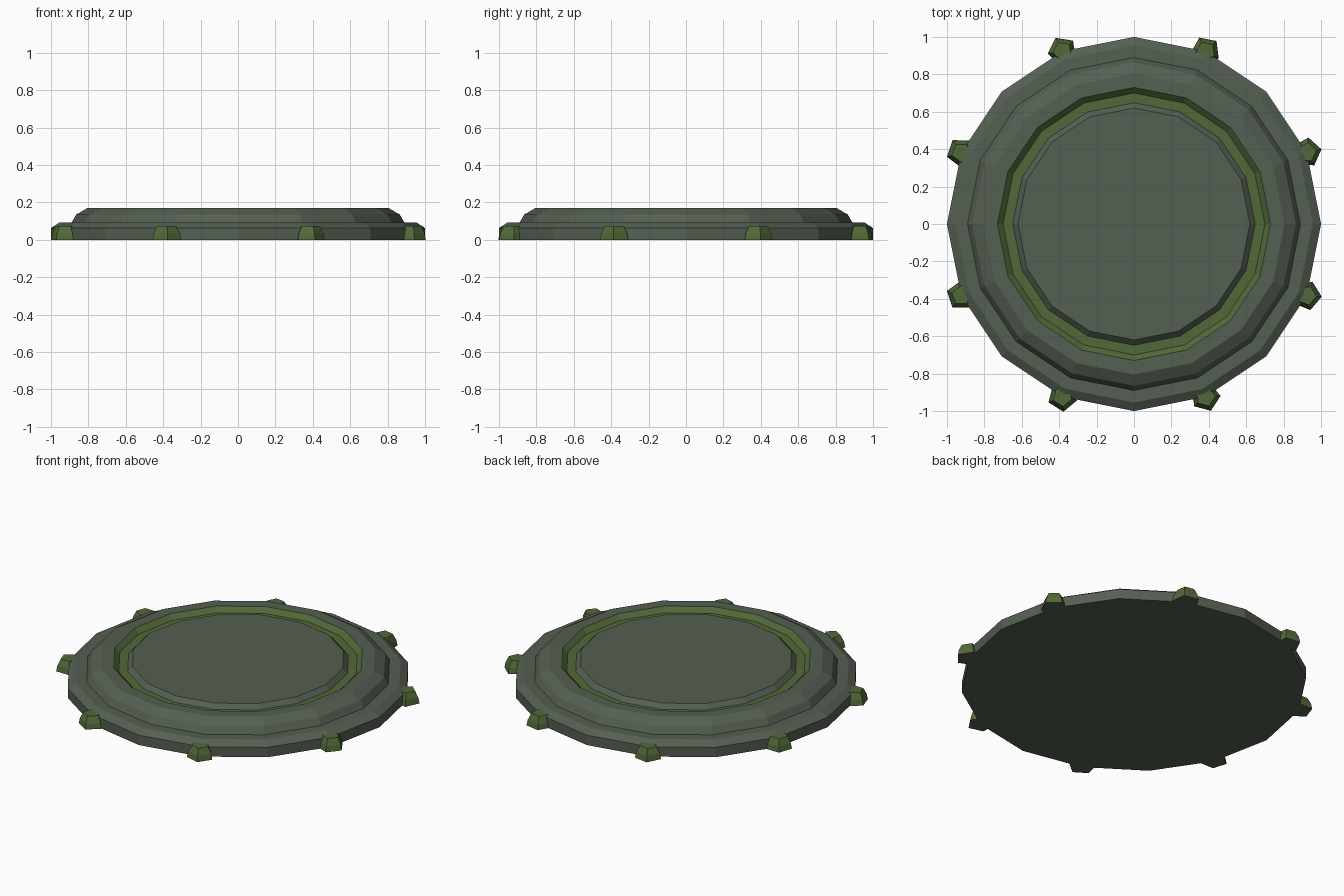
import bpy, bmesh
from math import sin, cos, pi, radians

cube = bpy.data.objects.get("Cube")
if cube:
    bpy.data.objects.remove(cube, do_unlink=True)


def material(name, rgb):
    m = bpy.data.materials.new(name)
    m.use_nodes = True
    m.diffuse_color = (*rgb, 1)
    m.node_tree.nodes["Principled BSDF"].inputs["Base Color"].default_value = (*rgb, 1)
    return m


stone = material("grey green stone", (0.09, 0.115, 0.085))
moss = material("moss green", (0.085, 0.14, 0.04))


def stacked_rings(name, profile, sides, turn=0, centre=(0, 0), green_bands=(), green_cap=False):
    """Join rings of (radius, height) into a closed solid with flat faces."""
    bm = bmesh.new()
    rings = []
    for r, z in profile:
        angles = [turn + 2 * pi * i / sides for i in range(sides)]
        rings.append([bm.verts.new((centre[0] + r * cos(a), centre[1] + r * sin(a), z)) for a in angles])
    for band, (low, high) in enumerate(zip(rings, rings[1:])):
        for i in range(sides):
            j = (i + 1) % sides
            face = bm.faces.new((low[i], low[j], high[j], high[i]))
            face.material_index = int(band in green_bands)
    bm.faces.new(rings[0][::-1])
    bm.faces.new(rings[-1]).material_index = int(green_cap)
    mesh = bpy.data.meshes.new(name)
    bm.to_mesh(mesh)
    bm.free()
    mesh.materials.append(stone)
    mesh.materials.append(moss)
    obj = bpy.data.objects.new(name, mesh)
    bpy.context.collection.objects.link(obj)
    return obj


# Round platform: stepped rim, raised ring, green groove and centre disc
platform_profile = [
    (1.0, 0), (1.0, 0.063), (0.955, 0.092), (0.89, 0.092), (0.865, 0.135),
    (0.805, 0.17), (0.73, 0.17), (0.70, 0.14), (0.648, 0.14), (0.62, 0.168),
]
stacked_rings("platform", platform_profile, 16, green_bands=(6, 7))

# Small studs on every other corner of the rim, each turned differently
stud_turns = [12, 43, 45, 53, 18, 58, 3, 68]
for i, turn in enumerate(stud_turns):
    a = radians(22.5 + 45 * i)
    stacked_rings(f"rim_stud_{i + 1}", [(0.08, 0), (0.073, 0.035), (0.052, 0.075)], 5,
                  radians(turn), (cos(a), sin(a)), green_bands=(0, 1), green_cap=True)
